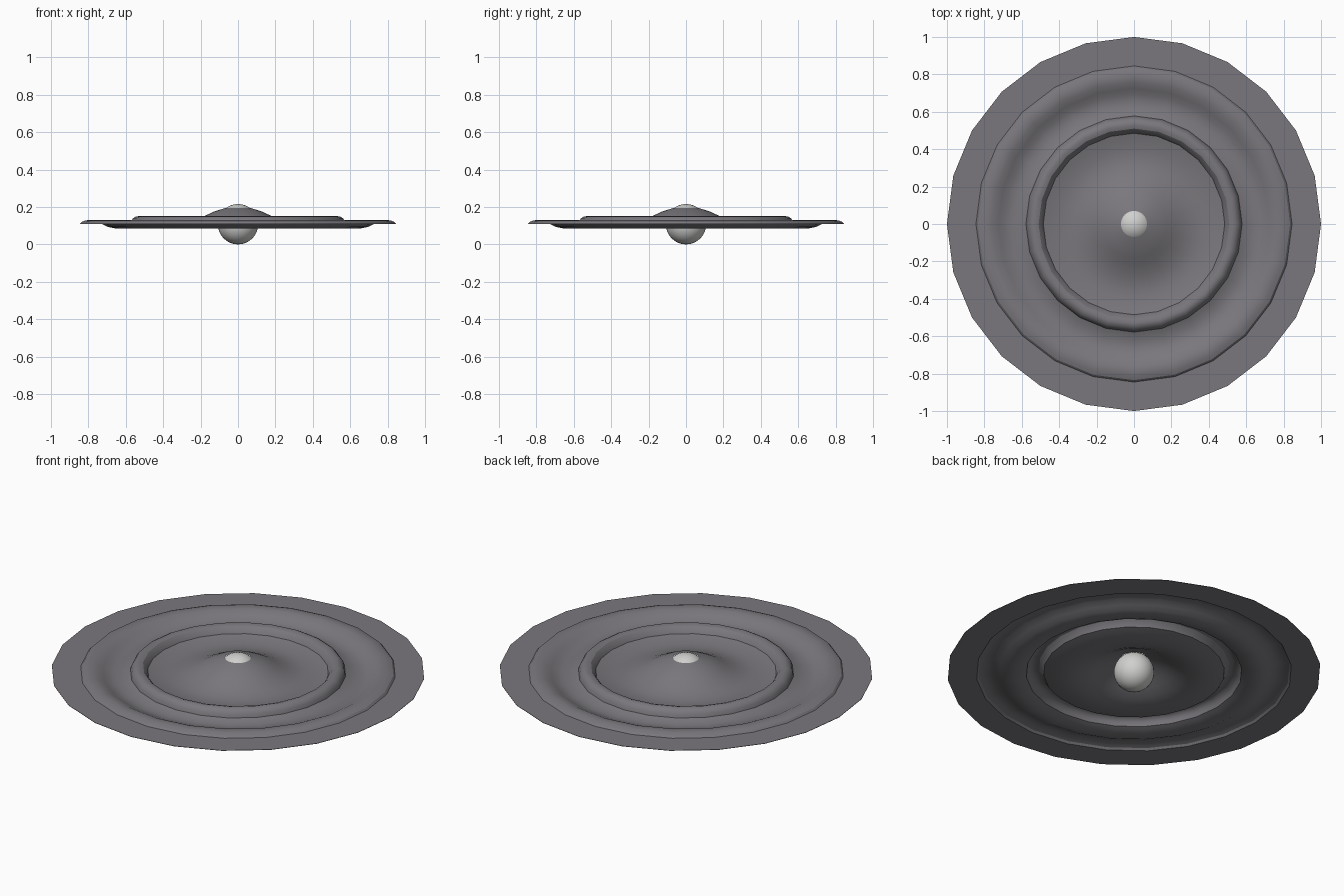
import bpy, bmesh, math

if "Cube" in bpy.data.objects:
    bpy.data.objects.remove(bpy.data.objects["Cube"])

SIDES = 24
THICK = 0.002


def material(name, rgb):
    m = bpy.data.materials.new(name)
    m.diffuse_color = (*rgb, 1)
    m.use_nodes = True
    m.node_tree.nodes["Principled BSDF"].inputs["Base Color"].default_value = m.diffuse_color
    return m


def finish(bm, name, mat, angle):
    me = bpy.data.meshes.new(name)
    bm.to_mesh(me)
    bm.free()
    me.materials.append(mat)
    ob = bpy.data.objects.new(name, me)
    bpy.context.collection.objects.link(ob)
    bpy.ops.object.select_all(action='DESELECT')
    ob.select_set(True)
    bpy.context.view_layer.objects.active = ob
    bpy.ops.object.shade_smooth_by_angle(angle=math.radians(angle))
    return ob


dark_grey = material("dark grey", (0.195, 0.187, 0.203))
light_grey = material("light grey", (0.63, 0.63, 0.62))

# Rippled disc: (radius, height) profile from the rim to the centre
profile = [
    # flat rim
    (1.0, 0.11), (0.845, 0.11),
    # outer ripple and trough
    (0.835, 0.121), (0.815, 0.128), (0.79, 0.131), (0.76, 0.127),
    (0.725, 0.110), (0.695, 0.095), (0.66, 0.088), (0.63, 0.09),
    (0.60, 0.097), (0.578, 0.106),
    # inner raised ring
    (0.572, 0.126), (0.56, 0.141), (0.545, 0.149), (0.53, 0.151),
    (0.51, 0.145), (0.495, 0.130), (0.485, 0.110),
    # dished floor and central bell
    (0.45, 0.101), (0.40, 0.093), (0.36, 0.091), (0.32, 0.095),
    (0.27, 0.108), (0.22, 0.130), (0.18, 0.151), (0.13, 0.175),
    (0.07, 0.194),
]


def add_skin(bm, drop, flip):
    rings = [[bm.verts.new((r * math.cos(2 * math.pi * i / SIDES),
                            r * math.sin(2 * math.pi * i / SIDES), z - drop))
              for i in range(SIDES)] for r, z in profile]
    for outer, inner in zip(rings, rings[1:]):
        for i in range(SIDES):
            j = (i + 1) % SIDES
            quad = (outer[i], outer[j], inner[j], inner[i])
            bm.faces.new(quad[::-1] if flip else quad)
    return rings[0]


# Thin sheet: upper skin, under skin and the rim edge between them
bm = bmesh.new()
top = add_skin(bm, 0, False)
low = add_skin(bm, THICK, True)
for i in range(SIDES):
    j = (i + 1) % SIDES
    bm.faces.new((low[i], low[j], top[j], top[i]))
finish(bm, "rippled_disc", dark_grey, 28)

# Ball held in the middle of the disc
bm = bmesh.new()
bmesh.ops.create_uvsphere(bm, u_segments=32, v_segments=16, radius=0.108)
bmesh.ops.translate(bm, verts=bm.verts, vec=(0, 0, 0.108))
finish(bm, "centre_ball", light_grey, 40)
